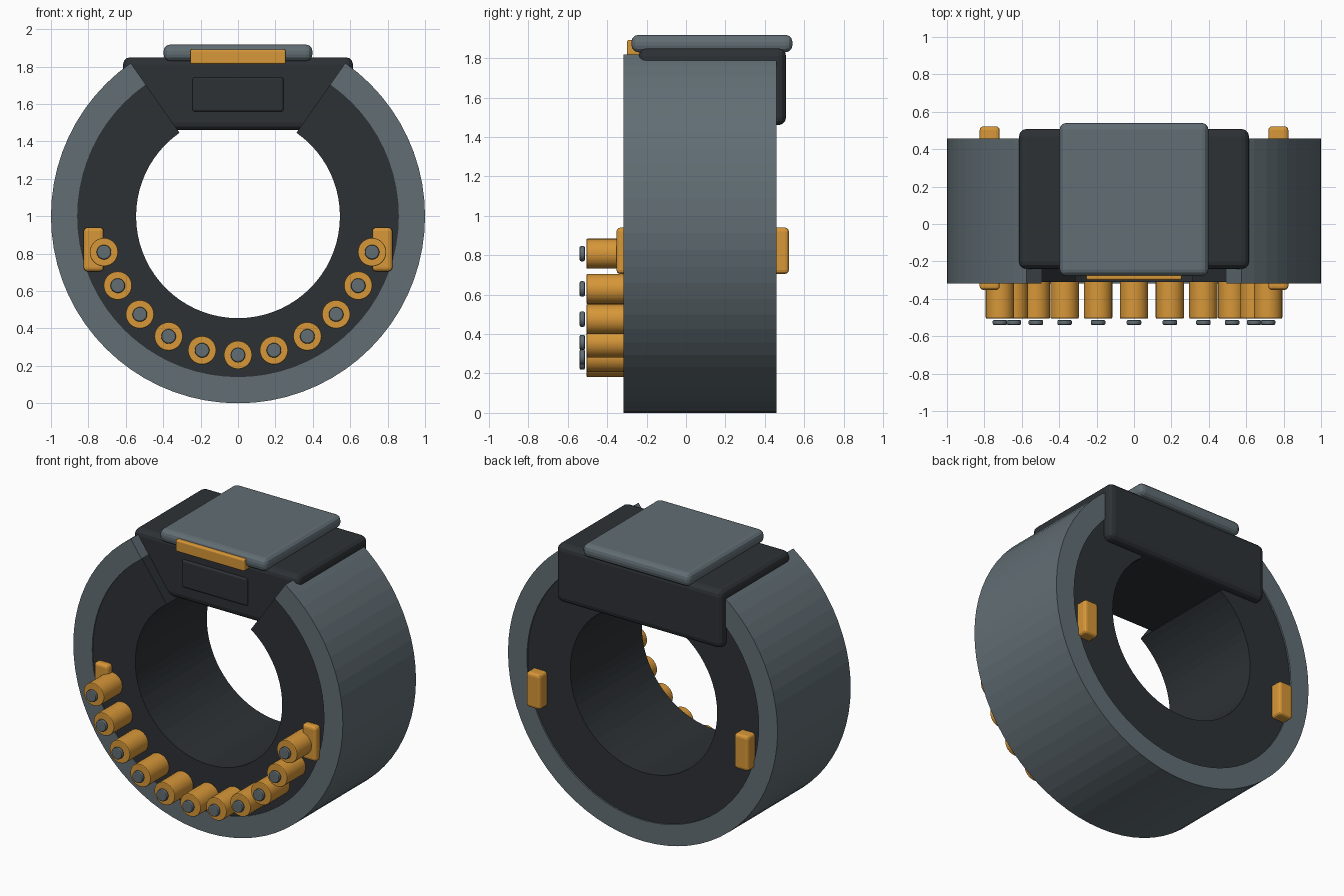
import bpy, bmesh
from math import radians, sin, cos, pi

if "Cube" in bpy.data.objects:
    bpy.data.objects.remove(bpy.data.objects["Cube"])

def material(name, rgb):
    m = bpy.data.materials.new(name)
    m.diffuse_color = (*rgb, 1)
    m.use_nodes = True
    m.node_tree.nodes["Principled BSDF"].inputs["Base Color"].default_value = m.diffuse_color
    return m

STEEL = material("steel", (0.12, 0.155, 0.175))
DARK = material("dark", (0.026, 0.031, 0.036))
BRASS = material("brass", (0.68, 0.31, 0.04))
CENTRE_Z = 1.0

def finish(name, bm, mat):
    bmesh.ops.recalc_face_normals(bm, faces=bm.faces)
    mesh = bpy.data.meshes.new(name)
    bm.to_mesh(mesh)
    bm.free()
    mesh.materials.append(mat)
    ob = bpy.data.objects.new(name, mesh)
    bpy.context.collection.objects.link(ob)
    return ob

def box(name, x, y, z, mat, bevel=0.02, segments=3):
    """Bevelled box from (min, max) ranges."""
    bm = bmesh.new()
    bmesh.ops.create_cube(bm, size=1)
    for v in bm.verts:
        for i, (lo, hi) in enumerate((x, y, z)):
            v.co[i] = lo if v.co[i] < 0 else hi
    ob = finish(name, bm, mat)
    mod = ob.modifiers.new("bevel", 'BEVEL')
    mod.width, mod.segments = bevel, segments
    return ob

def open_ring(name, r0, r1, y0, y1, mat, start=-235, end=55, steps=58):
    """Rectangular section swept round the y axis, leaving a gap at the top."""
    bm = bmesh.new()
    loops = []
    for i in range(steps + 1):
        a = radians(start + (end - start) * i / steps)
        loops.append([bm.verts.new((r * cos(a), y, CENTRE_Z + r * sin(a)))
                      for r, y in ((r0, y0), (r1, y0), (r1, y1), (r0, y1))])
    for a, b in zip(loops, loops[1:]):
        for k in range(4):
            n = (k + 1) % 4
            bm.faces.new((a[k], a[n], b[n], b[k]))
    bm.faces.new(loops[0])
    bm.faces.new(loops[-1])
    return finish(name, bm, mat)

def rod(name, x, z, radius, y0, y1, mat, bevel):
    """Cylinder along y."""
    bm = bmesh.new()
    bmesh.ops.create_cone(bm, cap_ends=True, segments=32, radius1=radius,
                          radius2=radius, depth=y1 - y0)
    for v in bm.verts:
        v.co = (x + v.co.x, (y0 + y1) / 2 + v.co.z, z + v.co.y)
    for f in bm.faces:
        f.smooth = len(f.verts) == 4
    for e in bm.edges:
        e.smooth = all(f.smooth for f in e.link_faces)
    ob = finish(name, bm, mat)
    mod = ob.modifiers.new("bevel", 'BEVEL')
    mod.width, mod.segments = bevel, 2
    return ob

# Band: outer shell and slightly recessed lining
open_ring("outer_shell", 0.86, 1.0, -0.317, 0.458, STEEL)
open_ring("inner_lining", 0.545, 0.865, -0.31, 0.448, DARK)

# Head block, front panel, top plate and front trim
box("head_block", (-0.615, 0.615), (-0.24, 0.508), (1.46, 1.85), DARK, 0.04)
box("front_panel", (-0.243, 0.243), (-0.255, -0.2), (1.56, 1.743), DARK, 0.012)
box("top_plate", (-0.398, 0.398), (-0.277, 0.54), (1.83, 1.918), STEEL, 0.035)
box("front_trim", (-0.255, 0.255), (-0.3, -0.23), (1.813, 1.892), BRASS, 0.01)

# Side bars running through the band
for side, label in ((-1, "left"), (1, "right")):
    xs = sorted((side * 0.718, side * 0.825))
    box(f"side_bar_{label}", xs, (-0.353, 0.522), (0.705, 0.94), BRASS, 0.02)

# Row of studs with steel tips round the lower front
for i in range(11):
    a = radians(-165 + 15 * i)
    x, z = 0.742 * cos(a), CENTRE_Z + 0.742 * sin(a)
    rod(f"stud_{i + 1}", x, z, 0.076, -0.505, -0.29, BRASS, 0.005)
    rod(f"stud_tip_{i + 1}", x, z, 0.039, -0.54, -0.513, STEEL, 0.008)
